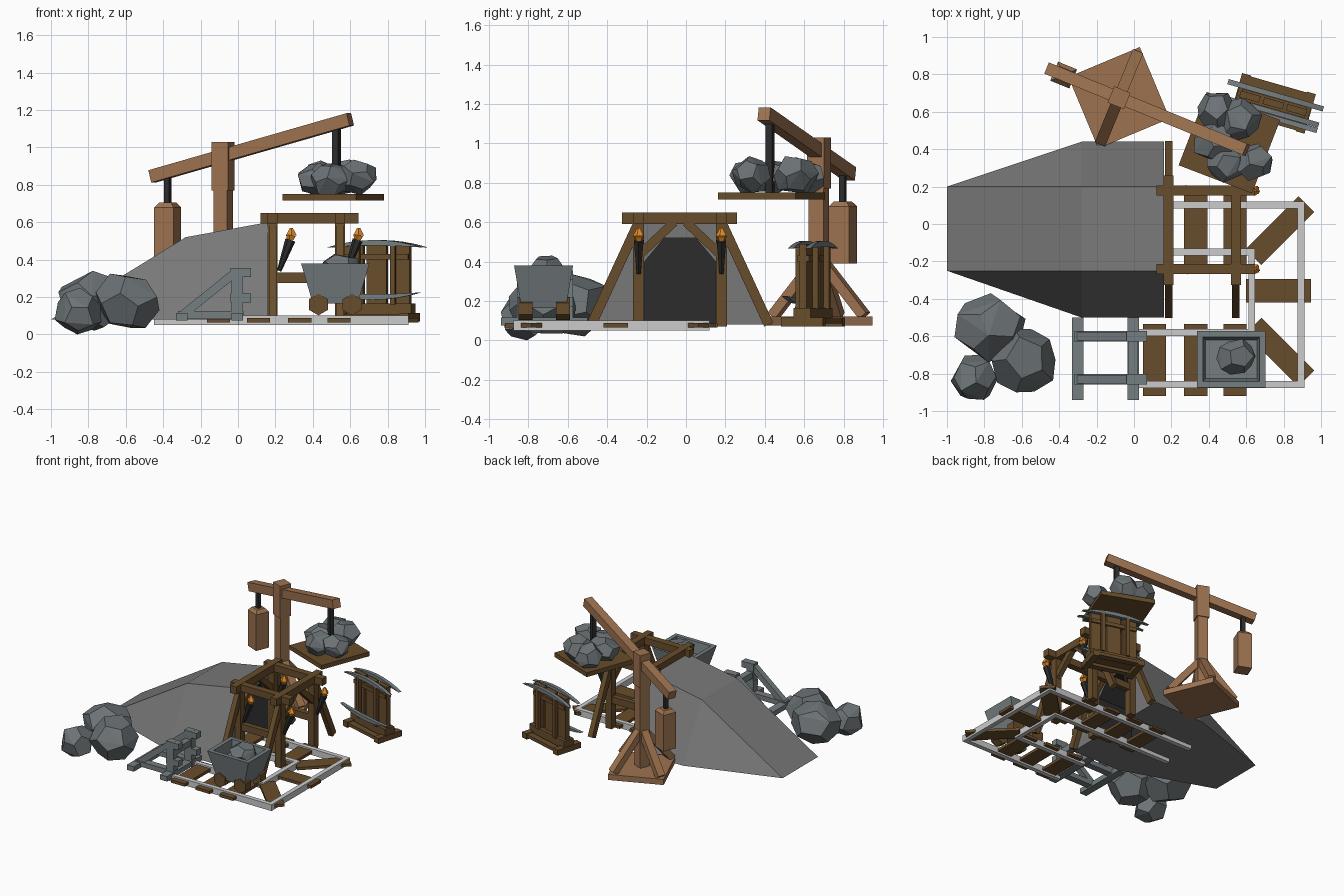
import bpy, bmesh, random
from math import radians, pi
from mathutils import Matrix, Vector

if "Cube" in bpy.data.objects:
    bpy.data.objects.remove(bpy.data.objects["Cube"])
random.seed(4)
I = Matrix.Identity(4)

def mat(name, *c):
    m = bpy.data.materials.new(name)
    m.diffuse_color = (*c, 1)
    m.use_nodes = True
    m.node_tree.nodes["Principled BSDF"].inputs["Base Color"].default_value = m.diffuse_color
    return m

WOOD = mat("dark_wood", .14, .075, .025)
TAN = mat("light_wood", .34, .17, .08)
STONE = mat("stone", .15, .17, .18)
IRON = mat("iron", .18, .21, .22)
HILL = mat("hill_rock", .19, .19, .19)
DARK = mat("dark", .025, .025, .025)
FIRE = mat("fire", .8, .27, .02)

def finish(name, bm, m=None, M=I):
    bm.transform(M)
    bmesh.ops.recalc_face_normals(bm, faces=bm.faces)
    me = bpy.data.meshes.new(name)
    bm.to_mesh(me)
    bm.free()
    o = bpy.data.objects.new(name, me)
    bpy.context.collection.objects.link(o)
    if m:
        me.materials.append(m)
    return o

def box(name, x, y, z, m=None, M=I):
    """Box from three (min, max) ranges."""
    bm = bmesh.new()
    bmesh.ops.create_cube(bm, size=1)
    for v in bm.verts:
        v.co = Vector([(a + b) / 2 + c * (b - a) for (a, b), c in zip((x, y, z), v.co)])
    return finish(name, bm, m, M)

def align(p, q, axis, up):
    p, q = Vector(p), Vector(q)
    return Matrix.Translation((p + q) / 2) @ (q - p).to_track_quat(axis, up).to_matrix().to_4x4(), (q - p).length

def beam(name, p, q, w, h, m=None, M=I):
    """Square timber between two points."""
    A, L = align(p, q, 'X', 'Z')
    return box(name, (-L / 2, L / 2), (-w / 2, w / 2), (-h / 2, h / 2), m, M @ A)

def cone(name, p, q, r1, r2, n, m=None, M=I):
    A, L = align(p, q, 'Z', 'Y')
    bm = bmesh.new()
    bmesh.ops.create_cone(bm, cap_ends=True, segments=n, radius1=r1, radius2=r2, depth=L)
    return finish(name, bm, m, M @ A)

def hull_bm(pts):
    bm = bmesh.new()
    for p in pts:
        bm.verts.new(p)
    r = bmesh.ops.convex_hull(bm, input=bm.verts)
    bmesh.ops.delete(bm, geom=[v for v in bm.verts if not v.link_faces], context='VERTS')
    bmesh.ops.dissolve_limit(bm, angle_limit=radians(9), verts=bm.verts, edges=bm.edges)
    return bm

def rect(x, y, z):
    return [(a, b, z) for a in x for b in y]

def rock(name, c, size):
    """Jittered twelve-sided boulder fitted to a size."""
    t = bmesh.new()
    bmesh.ops.create_icosphere(t, subdivisions=1, radius=1)
    R = Matrix.Rotation(random.uniform(0, pi), 3, Vector((random.random(), random.random(), 1)))
    pts = [R @ f.calc_center_median() * random.uniform(.9, 1.08) for f in t.faces]
    t.free()
    lo = [min(p[i] for p in pts) for i in range(3)]
    hi = [max(p[i] for p in pts) for i in range(3)]
    return finish(name, hull_bm([[c[i] + size[i] * ((p[i] - lo[i]) / (hi[i] - lo[i]) - .5)
                                  for i in range(3)] for p in pts]), STONE)

# hill with a tunnel mouth
hill = finish("hill", hull_bm(rect((.16, -.28), (-.5, .44), .08) + [(-1, -.25, .08), (-1, .2, .08)]
              + rect((.16,), (-.25, .2), .6) + rect((-.28,), (-.25, .2), .52)), HILL)
hill.data.materials.append(DARK)
arch = [(-.21, 0), (-.21, .4), (-.11, .52), (.05, .52), (.15, .4), (.15, 0)]
cutter = finish("tunnel_cutter", hull_bm([(x, y, z) for x in (-.15, .3) for y, z in arch]), HILL)
cutter.data.materials.append(DARK)
for f in cutter.data.polygons:
    f.material_index = 1
cutter.hide_render = True
mod = hill.modifiers.new("tunnel", 'BOOLEAN')
mod.object, mod.operation, mod.solver = cutter, 'DIFFERENCE', 'EXACT'
bpy.context.view_layer.objects.active = hill
bpy.ops.object.modifier_apply(modifier="tunnel")
bpy.data.objects.remove(cutter)

# timber entrance: two portals joined by long beams
C = -.03
for x in (.185, .545):
    box("portal_beam", (x - .027, x + .027), (C - .295, C + .29), (.59, .65), WOOD)
    for s in (-1, 1):
        y = C + s * .21
        box("portal_post", (x - .027, x + .027), (y - .028, y + .028), (.07, .6), WOOD)
        beam("portal_leg", (x, y, .6), (x, C + s * .45, .08), .04, .05, WOOD)
        beam("portal_brace", (x, C + s * .2, .44), (x, C + s * .03, .6), .04, .045, WOOD)
        cone("torch_handle", (x + .035, y, .34), (x + .095, y, .505), .012, .028, 6, DARK)
        cone("torch_flame_base", (x + .095, y, .505), (x + .1, y, .53), .018, .03, 5, FIRE)
        cone("torch_flame", (x + .1, y, .53), (x + .1, y, .57), .03, .008, 5, FIRE)
for s in (-1, 1):
    y = C + s * .21
    box("long_beam", (.12, .645), (y - .027, y + .027), (.592, .648), WOOD)
    box("side_rail", (.2, .53), (y - .02, y + .02), (.275, .33), WOOD)

# U-shaped track and sleepers
for xr, y0, y1 in ((.893, .102, -.858), (.63, -.15, -.58)):
    z = (.05, .1)
    box("tunnel_rail", (-.45, xr + .018), (y0 - .018, y0 + .018), z)
    box("end_rail", (xr - .018, xr + .018), (y1 - .018, y0 + .018), z)
    box("front_rail", (0, xr + .018), (y1 - .018, y1 + .018), z)
for x in (-.105, .11, .33, .54):
    box("tunnel_sleeper", (x - .062, x + .062), (-.22, .16), (.065, .088), WOOD)
    if x > 0:
        box("front_sleeper", (x - .062, x + .062), (-.92, -.535), (.065, .088), WOOD)
box("end_sleeper", (.6, .945), (-.42, -.295), (.065, .088), WOOD)
for s in (-1, 1):
    M = Matrix.Translation((.78, -.36 + s * .325, .076)) @ Matrix.Rotation(s * radians(45), 4, 'Z')
    box("corner_sleeper", (-.2, .2), (-.06, .06), (-.011, .011), WOOD, M)

# buffer stop
for x in (-.3, -.005):
    box("buffer_foot", (x - .031, x + .031), (-.94, -.5), (.075, .115), IRON)
for y in (-.6, -.83):
    w = (y - .027, y + .027)
    box("buffer_base", (-.32, .03), w, (.085, .125), IRON)
    box("buffer_post", (-.035, .025), w, (.08, .355), IRON)
    beam("buffer_diagonal", (-.29, y, .11), (-.01, y, .335), .045, .045, IRON)
    for z in (.195, .33):
        box("buffer_prong", (-.04, .07), w, (z - .024, z + .024), IRON)
box("buffer_crossbar", (-.03, .02), (-.83, -.6), (.24, .29), IRON)

# mine cart
bm = hull_bm(rect((.337, .703), (-.873, -.573), .38) + rect((.4, .64), (-.835, -.61), .165))
top = [max(bm.faces, key=lambda f: f.calc_center_median().z)]
bmesh.ops.inset_individual(bm, faces=top, thickness=.045)
bmesh.ops.inset_individual(bm, faces=top, thickness=.02, depth=-.09)
finish("cart_body", bm, IRON)
for x in (.43, .61):
    for y in (-.815, -.625):
        cone("cart_wheel", (x, y - .035, .16), (x, y + .035, .16), .058, .058, 6, WOOD)
rock("cart_rock", (.545, -.71, .36), (.21, .19, .14))

# boulders by the hill
rock("boulder_large", (-.77, -.555, .18), (.38, .37, .32))
rock("boulder_right", (-.59, -.73, .18), (.34, .34, .29))
rock("boulder_small", (-.855, -.82, .125), (.25, .24, .25))

# balance crane, built along its boom
K = Matrix.Translation((-.08, .675, 0)) @ Matrix.Rotation(radians(-22.3), 4, 'Z')
D = Matrix.Rotation(radians(45), 4, 'Z')
box("crane_base", (-.207, .207), (-.207, .207), (.075, .12), TAN, K @ D)
for i in range(4):
    beam("crane_brace", (.25, 0, .125), (.02, 0, .4), .06, .05, TAN, K @ Matrix.Rotation(i * pi / 2, 4, 'Z'))
box("crane_post", (-.04, .04), (-.04, .04), (.1, .8), TAN, K)
box("crane_head", (-.047, .047), (-.047, .047), (.77, 1.03), TAN, K)
beam("crane_boom", (-.41, 0, .845), (.735, 0, 1.15), .065, .068, TAN, K)
finish("counterweight", hull_bm(rect((-.375, -.265), (-.055, .055), .39) + rect((-.375, -.265), (-.055, .055), .68)
       + rect((-.355, -.285), (-.035, .035), .705)), TAN, K)
box("counterweight_rope", (-.335, -.305), (-.015, .015), (.69, .86), DARK, K)
box("platform_rope", (.638, .673), (-.018, .018), (.73, 1.12), DARK, K)

# hanging platform with its load
P = Matrix.Translation((.51, .435, 0)) @ Matrix.Rotation(radians(-21), 4, 'Z')
box("hanging_platform", (-.21, .21), (-.21, .21), (.715, .75), WOOD, P)
rock("load_rock", (.44, .6, .835), (.2, .2, .19))
rock("load_rock", (.57, .56, .84), (.23, .23, .19))
rock("load_rock", (.43, .44, .83), (.22, .22, .17))
rock("load_rock", (.5, .32, .83), (.22, .2, .17))
rock("load_rock", (.63, .33, .84), (.22, .2, .19))

# tool rack with pickaxes on both faces
T = Matrix.Translation((.745, .645, 0)) @ Matrix.Rotation(radians(-16), 4, 'Z')

def pick(y, z, flip):
    bm = bmesh.new()
    ts = [i / 4 for i in range(-4, 5)]
    arc = [(t * .265, .04 * (1 - t * t)) for t in ts] + [(t * .265, .04 - .03 - .035 * t * t + .025 * t * t)
                                                        for t in ts[-2:0:-1]]
    f = bm.faces.new([bm.verts.new((u, y - .014, z + flip * v)) for u, v in arc])
    r = bmesh.ops.extrude_face_region(bm, geom=[f])
    bmesh.ops.translate(bm, vec=(0, .028, 0), verts=[v for v in r['geom'] if isinstance(v, bmesh.types.BMVert)])
    finish("pickaxe_head", bm, IRON, T)

for x in (-.13, 0, .13):
    box("rack_board", (x - .055, x + .055), (-.018, .018), (.11, .49), WOOD, T)
box("rack_top_bar", (-.18, .18), (-.03, .03), (.4, .43), WOOD, T)
box("rack_base", (-.2, .2), (-.045, .045), (.1, .165), WOOD, T)
for s in (-1, 1):
    box("rack_foot", (s * .18 - .025, s * .18 + .025), (-.11, .11), (.07, .115), WOOD, T)
    box("rack_ledge", (-.2, .2), (s * .08 - .025, s * .08 + .025), (.085, .11), WOOD, T)
    pick(s * .045, .465, 1)
    for u in (-.1, .1):
        box("pickaxe_handle", (u - .014, u + .014), (s * .045 - .014, s * .045 + .014), (.16, .49), WOOD, T)
pick(-.075, .225, -1)
